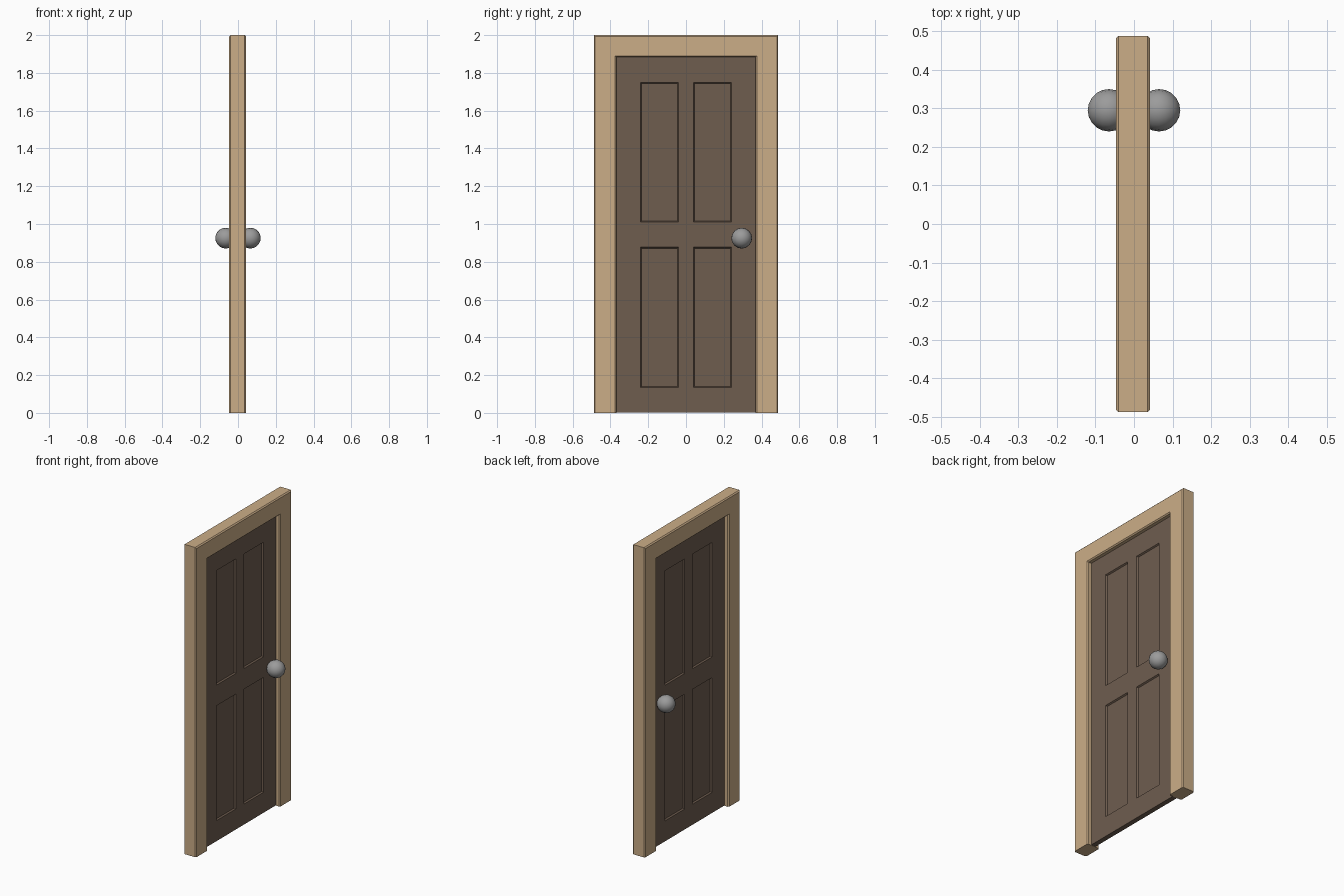
import bpy, bmesh, math
from mathutils import Matrix

if "Cube" in bpy.data.objects:
    bpy.data.objects.remove(bpy.data.objects["Cube"])


def material(name, rgb):
    m = bpy.data.materials.new(name)
    m.diffuse_color = (*rgb, 1)
    m.use_nodes = True
    m.node_tree.nodes["Principled BSDF"].inputs["Base Color"].default_value = m.diffuse_color
    return m


tan = material("tan wood", (0.60, 0.42, 0.245))
brown = material("dark brown wood", (0.158, 0.109, 0.078))
metal = material("grey metal", (0.33, 0.33, 0.33))


def finish(bm, name, mat):
    bmesh.ops.recalc_face_normals(bm, faces=bm.faces)
    me = bpy.data.meshes.new(name)
    bm.to_mesh(me)
    bm.free()
    me.materials.append(mat)
    ob = bpy.data.objects.new(name, me)
    bpy.context.collection.objects.link(ob)
    return ob


# Frame: arch-shaped outline swept through x, long edges chamfered
def outline(bm, x, o):
    a, b = 0.488 - o, 0.368 + o
    t, u = 2.0 - o, 1.883 + o
    pts = [(-a, 0), (-a, t), (a, t), (a, 0), (b, 0), (b, u), (-b, u), (-b, 0)]
    return [bm.verts.new((x, y, z)) for y, z in pts]


bm = bmesh.new()
c = 0.007
layers = [outline(bm, x, o) for x, o in
          ((-0.047, c), (-0.047 + c, 0), (0.042 - c, 0), (0.042, c))]
for p, q in zip(layers, layers[1:]):
    for i in range(8):
        j = (i + 1) % 8
        bm.faces.new((p[i], p[j], q[j], q[i]))
# End faces as three quads each: jamb, head, jamb
for r in (layers[0], layers[-1]):
    for ids in ((0, 1, 6, 7), (1, 2, 5, 6), (2, 3, 4, 5)):
        bm.faces.new([r[i] for i in ids])
finish(bm, "door_frame", tan)

# Door leaf: gridded faces on both sides, with four recessed panels
ys = [-0.37, -0.24, -0.04, 0.04, 0.24, 0.37]
zs = [0.003, 0.135, 0.877, 1.01, 1.75, 1.885]
bm = bmesh.new()
panels, sides = [], []
for x in (0.014, -0.018):
    g = [[bm.verts.new((x, y, z)) for z in zs] for y in ys]
    sides.append(g)
    for i in range(5):
        for j in range(5):
            f = bm.faces.new((g[i][j], g[i + 1][j], g[i + 1][j + 1], g[i][j + 1]))
            if i in (1, 3) and j in (1, 3):
                panels.append(f)
# Edges of the leaf
for i in range(5):
    for k in (0, 5):
        for (a, b), (e, d) in (((i, k), (i + 1, k)), ((k, i), (k, i + 1))):
            p, q = sides
            bm.faces.new((p[a][b], p[e][d], q[e][d], q[a][b]))
bmesh.ops.recalc_face_normals(bm, faces=bm.faces)
bmesh.ops.inset_individual(bm, faces=panels, thickness=0.008, depth=-0.009)
finish(bm, "door_leaf", brown)

# Knobs on both sides
for side, name in ((1, "right_knob"), (-1, "left_knob")):
    bm = bmesh.new()
    bmesh.ops.create_uvsphere(
        bm, u_segments=16, v_segments=10, radius=0.055,
        matrix=Matrix.Translation((0.065 * side, 0.295, 0.925))
        @ Matrix.Rotation(math.pi / 2, 4, 'Y'))
    for f in bm.faces:
        f.smooth = True
    finish(bm, name, metal)
